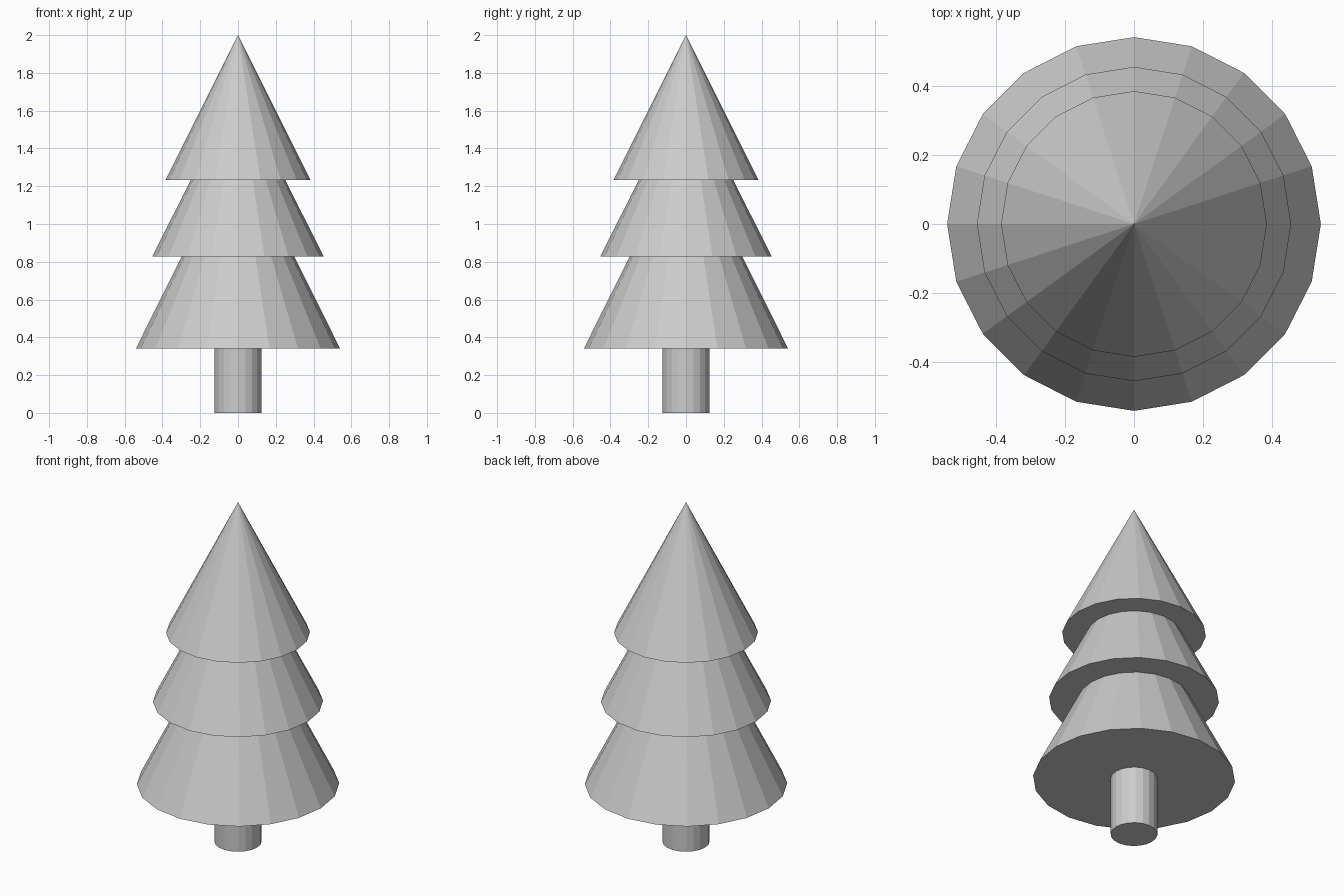
import bpy

if "Cube" in bpy.data.objects:
    bpy.data.objects.remove(bpy.data.objects["Cube"])

SIDES = 20


def add_solid(name, r_bottom, r_top, z_bottom, z_top):
    # Flat-shaded frustum with a vertex on the +x axis
    bpy.ops.mesh.primitive_cone_add(
        vertices=SIDES, radius1=r_bottom, radius2=r_top,
        depth=z_top - z_bottom, location=(0, 0, (z_bottom + z_top) / 2))
    obj = bpy.context.object
    obj.name = name
    return obj


# Trunk, slightly buried in the lowest tier
add_solid("trunk", 0.125, 0.125, 0.0, 0.40)

# Three overlapping foliage cones: name, radius, base height, tip height
for name, radius, base, tip in [
    ("lower_foliage", 0.54, 0.342, 1.425),
    ("middle_foliage", 0.454, 0.828, 1.73),
    ("upper_foliage", 0.384, 1.233, 2.0),
]:
    add_solid(name, radius, 0.0, base, tip)
